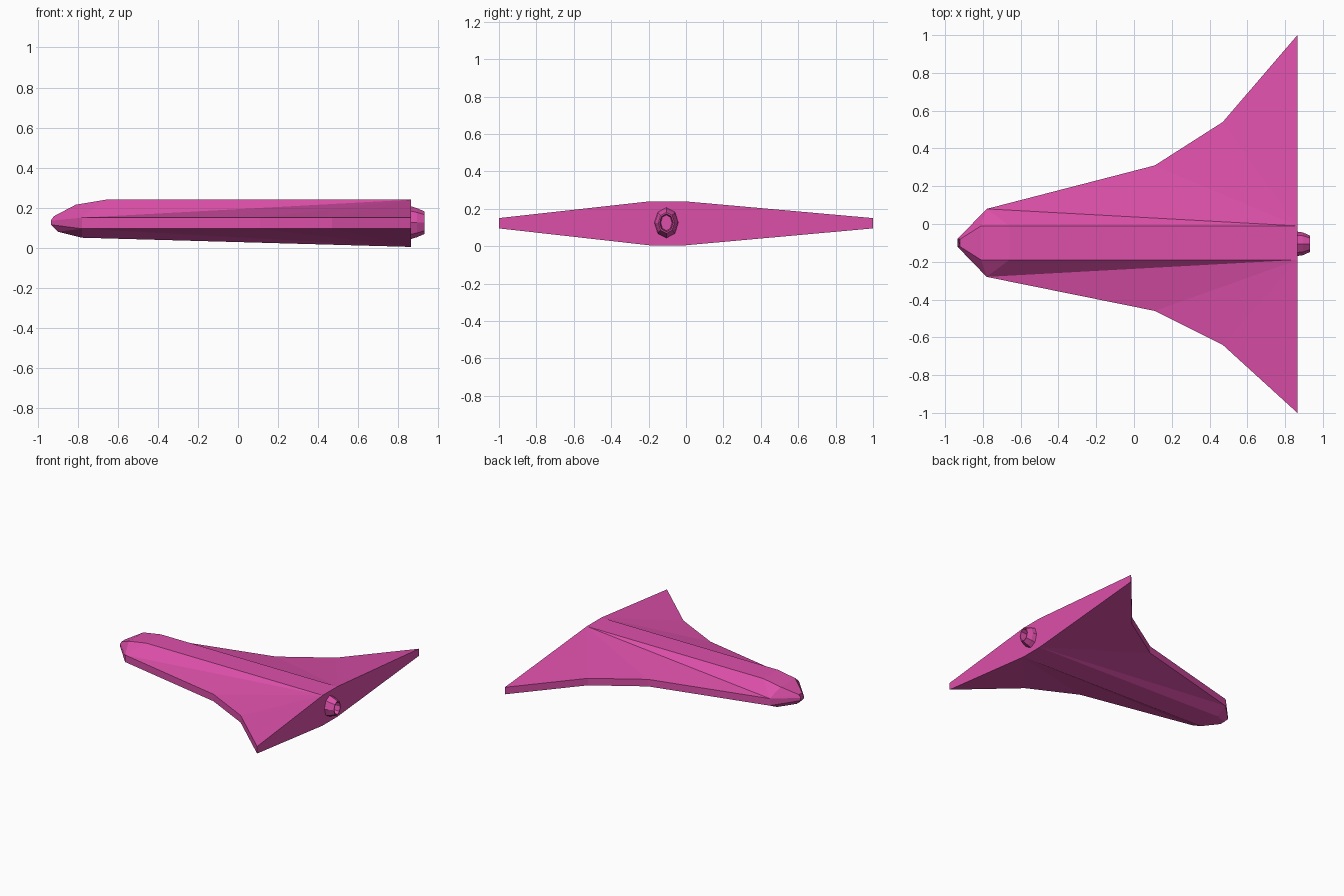
import bpy, bmesh, math

if "Cube" in bpy.data.objects:
    bpy.data.objects.remove(bpy.data.objects["Cube"])

pink = bpy.data.materials.new("pink")
pink.diffuse_color = (0.72, 0.08, 0.40, 1)
pink.use_nodes = True
pink.node_tree.nodes["Principled BSDF"].inputs["Base Color"].default_value = pink.diffuse_color
CY = -0.10  # fuselage centre line


def finish(name, bm):
    bmesh.ops.remove_doubles(bm, verts=bm.verts, dist=0.0005)
    bmesh.ops.recalc_face_normals(bm, faces=bm.faces)
    me = bpy.data.meshes.new(name)
    bm.to_mesh(me)
    bm.free()
    me.materials.append(pink)
    ob = bpy.data.objects.new(name, me)
    bpy.context.collection.objects.link(ob)
    return ob


# Blended wing body: spine lines (x, half width, z), nose to tail
top = [(-0.92, 0.02, 0.157), (-0.81, 0.09, 0.215), (-0.66, 0.09, 0.24), (0.865, 0.09, 0.24)]
bottom = [(-0.90, 0.02, 0.08), (-0.78, 0.09, 0.05), (0.865, 0.09, 0.004)]
# Leading edges (x, y) on each side, nose to wing tip
edges = {1: [(-0.935, -0.08), (-0.78, 0.08), (0.11, 0.31), (0.47, 0.54), (0.865, 1.0)],
         -1: [(-0.935, -0.12), (-0.78, -0.28), (0.11, -0.46), (0.47, -0.64), (0.865, -1.0)]}

bm = bmesh.new()
rows = {}
for s, edge in edges.items():
    t = [bm.verts.new((x, CY + s * w, z)) for x, w, z in top]
    b = [bm.verts.new((x, CY + s * w, z)) for x, w, z in bottom]
    hi = [bm.verts.new((x, y, 0.15 if i else 0.135)) for i, (x, y) in enumerate(edge)]
    lo = [bm.verts.new((x, y, 0.095 if i else 0.115)) for i, (x, y) in enumerate(edge)]
    rows[s] = (t, hi, lo, b)
    # leading edge strip
    for i in range(4):
        bm.faces.new((hi[i], hi[i + 1], lo[i + 1], lo[i]))
    # upper and lower wing skins fan out from the tail end of the spine
    for spine, rim in ((t, hi), (b, lo)):
        bm.faces.new((spine[0], spine[1], rim[1]))
        bm.faces.new((spine[0], rim[1], rim[0]))
        for i in range(1, len(spine) - 1):
            bm.faces.new((spine[i], spine[i + 1], rim[1]))
        for i in range(1, 4):
            bm.faces.new((spine[-1], rim[i], rim[i + 1]))

# flat back and belly between the two spines
L, R = rows[1], rows[-1]
for k in (0, 3):
    for i in range(len(L[k]) - 1):
        bm.faces.new((L[k][i], L[k][i + 1], R[k][i + 1], R[k][i]))
# nose cap and tail plate
for e in (0, -1):
    bm.faces.new([r[e] for r in L] + [r[e] for r in reversed(R)])
finish("wing_body", bm)

# Engine nozzle: octagonal rings (x, y radius, z radius), closed inside
bm = bmesh.new()
rings = []
for x, ry, rz in [(0.86, 0.065, 0.083), (0.895, 0.06, 0.072), (0.932, 0.043, 0.056),
                  (0.932, 0.036, 0.048), (0.88, 0.03, 0.042)]:
    rings.append([bm.verts.new((x, -0.105 + ry * math.sin(a * math.pi / 4),
                                0.125 + rz * math.cos(a * math.pi / 4))) for a in range(8)])
for p, q in zip(rings, rings[1:]):
    for i in range(8):
        j = (i + 1) % 8
        bm.faces.new((p[i], p[j], q[j], q[i]))
bm.faces.new(rings[-1])
bm.faces.new(rings[0])
finish("engine_nozzle", bm)
